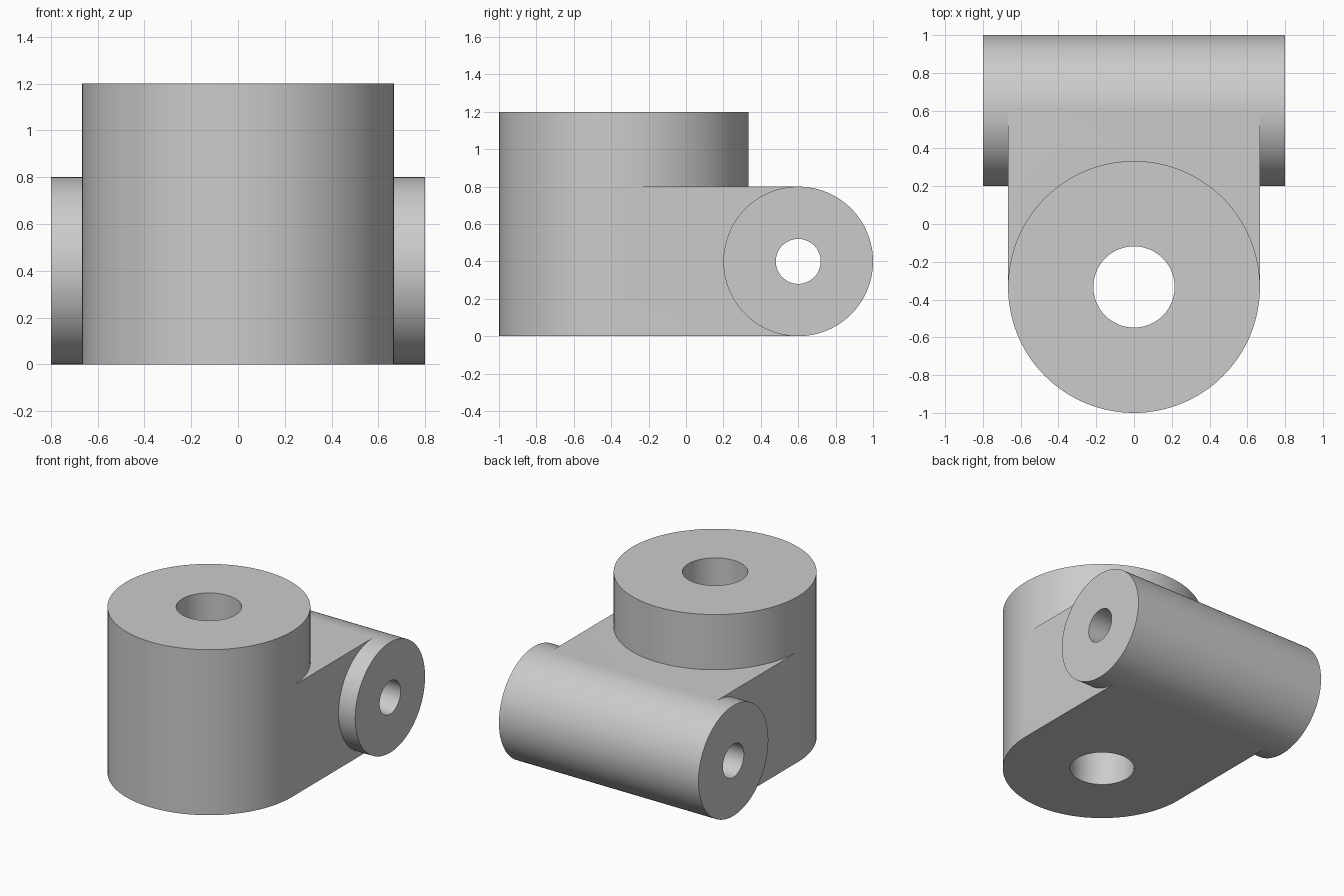
import bpy
import bmesh
import math
from mathutils import Matrix

cube = bpy.data.objects.get("Cube")
if cube:
    bpy.data.objects.remove(cube, do_unlink=True)

HUB_Y, HUB_R, HUB_H = -1 / 3, 2 / 3, 1.2
PIVOT_Y, PIVOT_R, PIVOT_LEN = 0.6, 0.4, 1.6
HUB_BORE, PIVOT_BORE = 0.215, 0.12

grey = bpy.data.materials.new("plain grey")
grey.use_nodes = True
colour = (0.6, 0.6, 0.6, 1)
grey.diffuse_color = colour
grey.node_tree.nodes["Principled BSDF"].inputs["Base Color"].default_value = colour


def add_object(name, bm):
    mesh = bpy.data.meshes.new(name)
    bm.to_mesh(mesh)
    bm.free()
    mesh.materials.append(grey)
    obj = bpy.data.objects.new(name, mesh)
    bpy.context.collection.objects.link(obj)
    return obj


def cylinder(name, radius, depth, centre, along_x=False):
    bm = bmesh.new()
    matrix = Matrix.Translation(centre)
    if along_x:
        matrix = matrix @ Matrix.Rotation(math.pi / 2, 4, "Y")
    bmesh.ops.create_cone(bm, cap_ends=True, segments=128, radius1=radius,
                          radius2=radius, depth=depth, matrix=matrix)
    return add_object(name, bm)


def combine(target, tool, operation):
    mod = target.modifiers.new(tool.name, "BOOLEAN")
    mod.operation = operation
    mod.solver = "EXACT"
    mod.object = tool
    tool.hide_render = True
    bpy.context.view_layer.objects.active = target
    bpy.ops.object.modifier_apply(modifier=mod.name)
    bpy.data.objects.remove(tool, do_unlink=True)


# Upright hub
bracket = cylinder("hinge_bracket", HUB_R, HUB_H, (0, HUB_Y, HUB_H / 2))

# Connecting block, tangent to the hub and the pivot barrel
bm = bmesh.new()
size = (2 * HUB_R, PIVOT_Y - HUB_Y, 2 * PIVOT_R)
bmesh.ops.create_cube(bm, size=1, matrix=Matrix.Translation(
    (0, (PIVOT_Y + HUB_Y) / 2, PIVOT_R)) @ Matrix.Diagonal((*size, 1)))
combine(bracket, add_object("connecting_block", bm), "UNION")

# Cross barrel
pivot_centre = (0, PIVOT_Y, PIVOT_R)
combine(bracket, cylinder("cross_barrel", PIVOT_R, PIVOT_LEN, pivot_centre, True), "UNION")

# Through bores
combine(bracket, cylinder("hub_bore", HUB_BORE, 2, (0, HUB_Y, 0.6)), "DIFFERENCE")
combine(bracket, cylinder("pivot_bore", PIVOT_BORE, 2, pivot_centre, True), "DIFFERENCE")

# Clean seams and smooth the round walls
bm = bmesh.new()
bm.from_mesh(bracket.data)
bmesh.ops.remove_doubles(bm, verts=bm.verts, dist=0.0002)
bm.to_mesh(bracket.data)
bm.free()
bpy.ops.object.select_all(action="DESELECT")
bracket.select_set(True)
bpy.context.view_layer.objects.active = bracket
bpy.ops.object.shade_smooth_by_angle(angle=math.radians(30))
